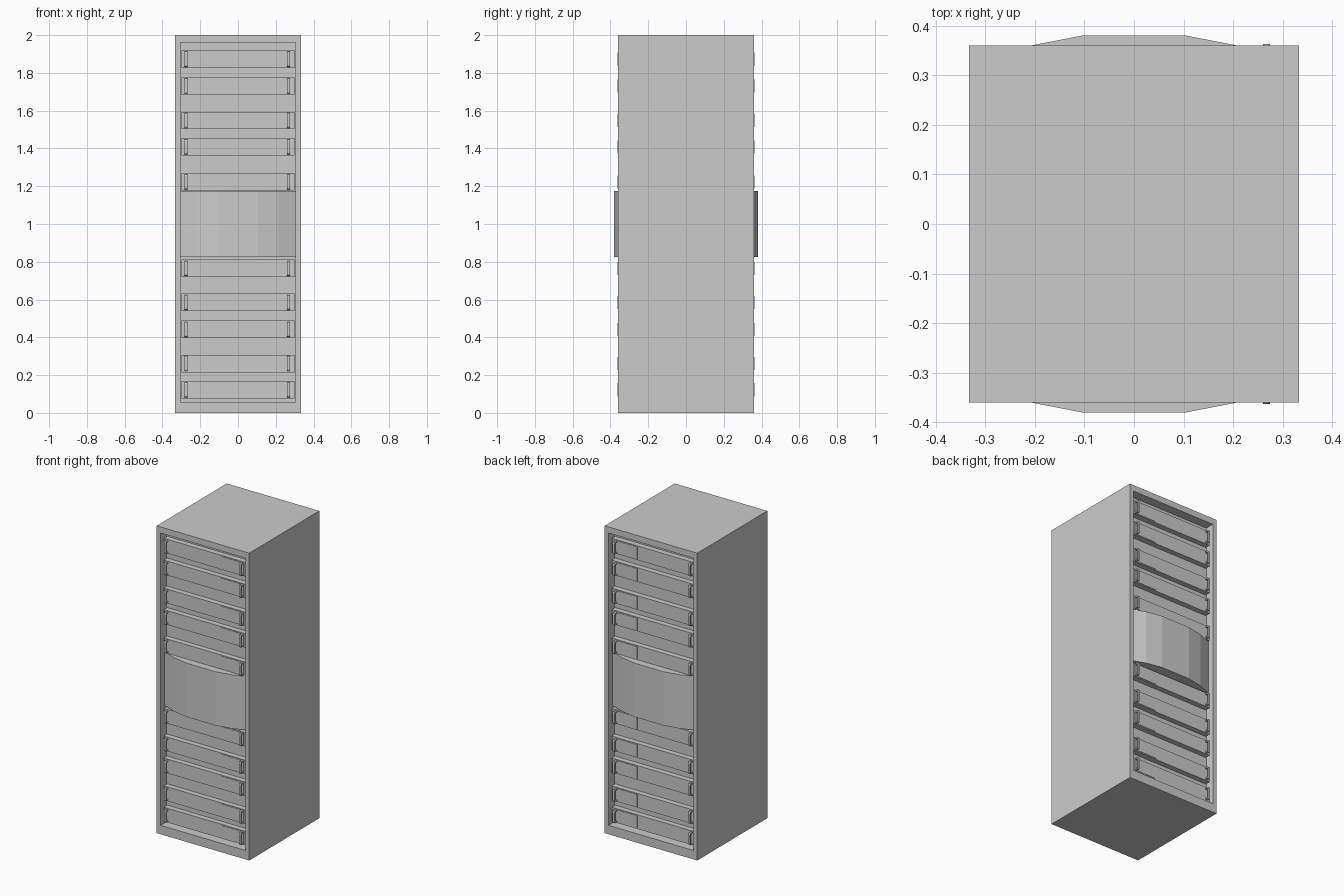
import bpy, bmesh

if "Cube" in bpy.data.objects:
    bpy.data.objects.remove(bpy.data.objects["Cube"])

FACE_Y = -0.335      # front plane of the rack units
BACK_Y = -0.30       # inner panel of the recess


def add_object(name, bm, mirror=True):
    bmesh.ops.recalc_face_normals(bm, faces=bm.faces)
    mesh = bpy.data.meshes.new(name)
    bm.to_mesh(mesh)
    bm.free()
    ob = bpy.data.objects.new(name, mesh)
    bpy.context.collection.objects.link(ob)
    if mirror:  # repeat the front fittings on the back
        mod = ob.modifiers.new("front_to_back", 'MIRROR')
        mod.use_axis = (False, True, False)
        mod.use_mirror_merge = False
    return ob


def box(bm, x0, x1, y0, y1, z0, z1):
    verts = bmesh.ops.create_cube(bm, size=1)['verts']
    for v in verts:
        v.co.x = x1 if v.co.x > 0 else x0
        v.co.y = y1 if v.co.y > 0 else y0
        v.co.z = z1 if v.co.z > 0 else z0


def prism(bm, points, offset):
    face = bm.faces.new([bm.verts.new(p) for p in points])
    new = bmesh.ops.extrude_face_region(bm, geom=[face])['geom']
    moved = [g for g in new if isinstance(g, bmesh.types.BMVert)]
    bmesh.ops.translate(bm, verts=moved, vec=offset)


# Cabinet shell, recessed at the front and back
bm = bmesh.new()
box(bm, -0.333, 0.333, -0.36, 0.36, 0, 2)
bm.normal_update()
for face in [f for f in bm.faces if abs(f.normal.y) > 0.9]:
    bmesh.ops.inset_individual(bm, faces=[face], thickness=0.02)
    for v in face.verts:
        v.co.x = 0.305 if v.co.x > 0 else -0.305
        v.co.z = 1.96 if v.co.z > 1 else 0.058
    inner = bmesh.ops.extrude_discrete_faces(bm, faces=[face])['faces'][0]
    for v in inner.verts:
        v.co.y = BACK_Y if v.co.y < 0 else -BACK_Y
add_object("cabinet", bm, mirror=False)

# Curved centre cover made of five flat facets
bm = bmesh.new()
half = [(0.105, -0.38), (0.208, -0.36), (0.305, -0.322), (0.305, BACK_Y)]
outline = [(-x, y) for x, y in reversed(half)] + half
prism(bm, [(x, y, 0.825) for x, y in outline], (0, 0, 0.35))
add_object("centre_cover", bm)

# U-shaped handle profile: (distance from the unit, height)
HANDLE = [(0, -0.04), (0.018, -0.04), (0.023, -0.036), (0.025, -0.03),
          (0.025, 0.03), (0.023, 0.036), (0.018, 0.04), (0, 0.04),
          (0, 0.032), (0.015, 0.032), (0.018, 0.028),
          (0.018, -0.028), (0.015, -0.032), (0, -0.032)]

# Rack units, each with a raised panel and two handles
heights = [0.122, 0.261, 0.442, 0.585, 0.765, 1.223, 1.408, 1.548, 1.73, 1.872]
for i, z in enumerate(heights, 1):
    bm = bmesh.new()
    box(bm, -0.30, 0.30, FACE_Y, BACK_Y, z - 0.046, z + 0.046)
    add_object(f"rack_unit_{i}", bm)

    bm = bmesh.new()
    box(bm, 0.115, 0.277, FACE_Y - 0.003, FACE_Y, z - 0.04, z + 0.04)
    add_object(f"unit_panel_{i}", bm)

    bm = bmesh.new()
    for x, base in ((-0.282, FACE_Y), (0.26, FACE_Y - 0.003)):
        prism(bm, [(x, base - d, z + h) for d, h in HANDLE], (0.014, 0, 0))
    add_object(f"unit_handles_{i}", bm)
